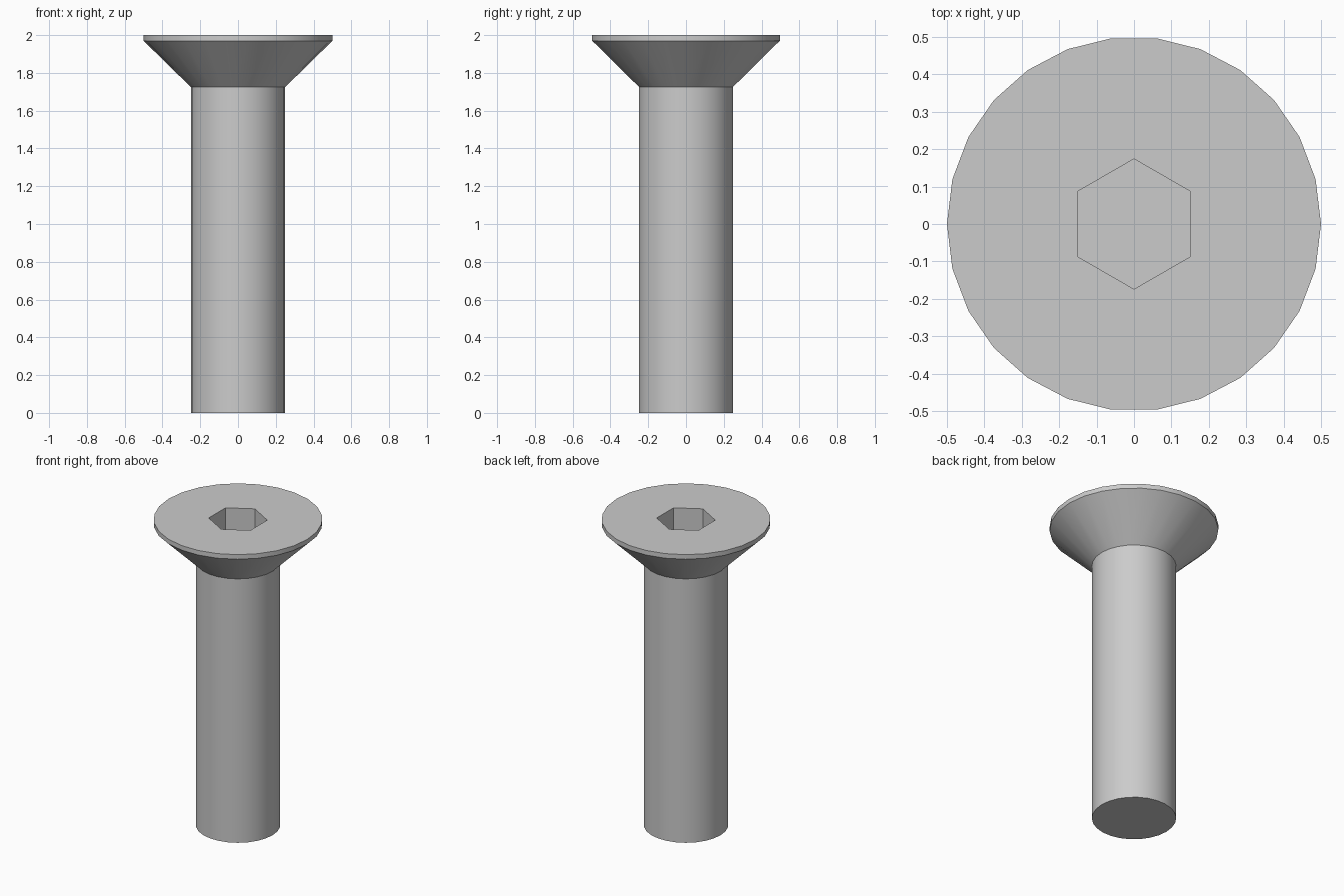
import bpy
import bmesh
import math

SIDES = 26

old = bpy.data.objects.get("Cube")
if old:
    bpy.data.objects.remove(old, do_unlink=True)

# Single plain steel colour
steel = bpy.data.materials.new("grey_steel")
steel.use_nodes = True
colour = (0.6, 0.6, 0.6, 1)
steel.diffuse_color = colour
steel.node_tree.nodes["Principled BSDF"].inputs["Base Color"].default_value = colour

bm = bmesh.new()


def ring(radius, z, sides=SIDES, turn=0.0):
    """Horizontal ring of vertices, first one at the angle turn."""
    angles = [turn + math.tau * i / sides for i in range(sides)]
    return [bm.verts.new((radius * math.cos(a), radius * math.sin(a), z)) for a in angles]


def edges_of(loop):
    pairs = zip(loop, loop[1:] + loop[:1])
    return [bm.edges.get(p) or bm.edges.new(p) for p in pairs]


def skin(lower, upper):
    n = len(lower)
    for i in range(n):
        j = (i + 1) % n
        bm.faces.new((lower[i], lower[j], upper[j], upper[i]))


# Shank, countersunk cone and thin rim: (radius, height) from the tip up
profile = [(0.25, 0), (0.25, 1.725), (0.5, 1.97), (0.5, 2)]
rings = [ring(r, z) for r, z in profile]
for lower, upper in zip(rings, rings[1:]):
    skin(lower, upper)
bm.faces.new(rings[0])

# Hexagonal socket sunk into the head
hex_top = ring(0.174, 2, 6, math.pi / 6)
hex_floor = ring(0.174, 1.82, 6, math.pi / 6)
skin(hex_floor, hex_top)
bm.faces.new(hex_floor)

# Flat head face around the socket
bmesh.ops.triangle_fill(bm, use_beauty=True, use_dissolve=False,
                        edges=edges_of(rings[-1]) + edges_of(hex_top))
bmesh.ops.recalc_face_normals(bm, faces=bm.faces)

mesh = bpy.data.meshes.new("countersunk_bolt")
bm.to_mesh(mesh)
bm.free()
mesh.materials.append(steel)
bolt = bpy.data.objects.new("countersunk_bolt", mesh)
bpy.context.collection.objects.link(bolt)

# Smooth round sides, keep the hard edges
bpy.ops.object.select_all(action="DESELECT")
bolt.select_set(True)
bpy.context.view_layer.objects.active = bolt
bpy.ops.object.shade_smooth_by_angle(angle=math.radians(30))
